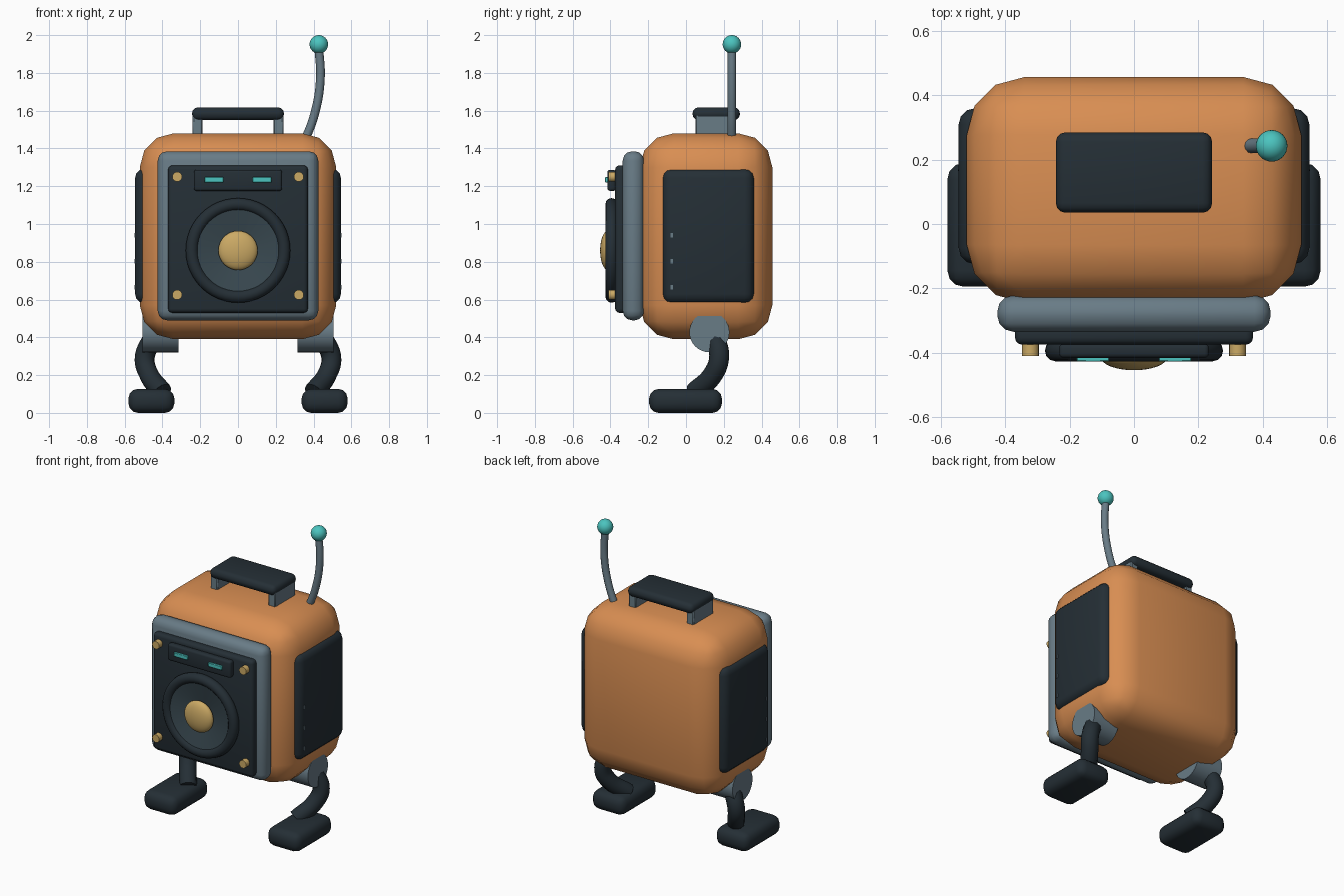
import bpy, bmesh, math
from mathutils import Vector

if "Cube" in bpy.data.objects:
    bpy.data.objects.remove(bpy.data.objects["Cube"])


def material(name, r, g, b):
    m = bpy.data.materials.new(name)
    m.diffuse_color = (r, g, b, 1)
    m.use_nodes = True
    m.node_tree.nodes["Principled BSDF"].inputs["Base Color"].default_value = m.diffuse_color
    return m


ORANGE = material("orange_paint", 0.69, 0.27, 0.085)
DARK = material("dark_rubber", 0.018, 0.028, 0.036)
STEEL = material("steel", 0.14, 0.20, 0.24)
CONE = material("cone_grey", 0.04, 0.065, 0.08)
GOLD = material("brass", 0.60, 0.40, 0.13)
TEAL = material("teal", 0.07, 0.55, 0.52)
FACE_FRONT = (math.pi / 2, 0, 0)
FACE_SIDE = (0, math.pi / 2, 0)


def finish(ob, name, mat, angle=40):
    ob.name = name
    ob.data.materials.append(mat)
    bpy.ops.object.select_all(action='DESELECT')
    ob.select_set(True)
    bpy.context.view_layer.objects.active = ob
    bpy.ops.object.shade_smooth_by_angle(angle=math.radians(angle))
    return ob


def box(name, mat, x, y, z, bevel=0.0, seg=3):
    """Rounded box given by its (min, max) extents."""
    lo, hi = Vector((x[0], y[0], z[0])), Vector((x[1], y[1], z[1]))
    bm = bmesh.new()
    bmesh.ops.create_cube(bm, size=1)
    for v in bm.verts:
        v.co = Vector(c * (h - l) for c, h, l in zip(v.co, hi, lo))
    if bevel:
        bmesh.ops.bevel(bm, geom=bm.edges[:], offset=bevel, segments=seg,
                        profile=0.5, affect='EDGES', clamp_overlap=True)
    me = bpy.data.meshes.new(name)
    bm.to_mesh(me)
    bm.free()
    ob = bpy.data.objects.new(name, me)
    ob.location = (lo + hi) / 2
    bpy.context.collection.objects.link(ob)
    return finish(ob, name, mat)


def cylinder(name, mat, loc, r, depth, rot, verts=32):
    bpy.ops.mesh.primitive_cylinder_add(vertices=verts, radius=r, depth=depth,
                                        location=loc, rotation=rot)
    return finish(bpy.context.object, name, mat)


def ball(name, mat, loc, r, scale=(1, 1, 1)):
    bpy.ops.mesh.primitive_uv_sphere_add(segments=32, ring_count=16, radius=r, location=loc)
    bpy.context.object.scale = scale
    return finish(bpy.context.object, name, mat, 60)


def tube(name, mat, points, r):
    """Smooth round tube through the points."""
    cu = bpy.data.curves.new(name, 'CURVE')
    cu.dimensions = '3D'
    cu.bevel_depth, cu.bevel_resolution, cu.resolution_u = r, 4, 8
    cu.use_fill_caps = True
    sp = cu.splines.new('BEZIER')
    sp.bezier_points.add(len(points) - 1)
    for bp, p in zip(sp.bezier_points, points):
        bp.co = p
        bp.handle_left_type = bp.handle_right_type = 'AUTO'
    ob = bpy.data.objects.new(name, cu)
    bpy.context.collection.objects.link(ob)
    bpy.ops.object.select_all(action='DESELECT')
    ob.select_set(True)
    bpy.context.view_layer.objects.active = ob
    bpy.ops.object.convert(target='MESH')
    return finish(bpy.context.object, name, mat, 50)


def span(s, a, b):
    """Extent mirrored to side s."""
    return (min(s * a, s * b), max(s * a, s * b))


# Body shell and front panel
box("body", ORANGE, (-0.52, 0.52), (-0.245, 0.457), (0.39, 1.48), 0.18)
box("front_frame", STEEL, (-0.425, 0.425), (-0.335, -0.222), (0.49, 1.385), 0.05)
box("front_panel", DARK, (-0.37, 0.37), (-0.375, -0.31), (0.53, 1.31), 0.022)

# Speaker
bpy.ops.mesh.primitive_torus_add(major_radius=0.244, minor_radius=0.033, major_segments=48,
                                 minor_segments=12, location=(0, -0.394, 0.86), rotation=FACE_FRONT)
finish(bpy.context.object, "speaker_ring", DARK, 60)
bpy.ops.mesh.primitive_cone_add(vertices=48, radius1=0.08, radius2=0.217, depth=0.028,
                                end_fill_type='NOTHING', location=(0, -0.397, 0.86), rotation=FACE_FRONT)
finish(bpy.context.object, "speaker_cone", CONE)
ball("speaker_dome", GOLD, (0, -0.413, 0.86), 0.104, (1, 0.4, 1))

# Display strip with two lights
box("display", DARK, (-0.233, 0.233), (-0.416, -0.372), (1.175, 1.287), 0.014)
for s in (-1, 1):
    box("display_light", TEAL, span(s, 0.077, 0.178), (-0.428, -0.41), (1.22, 1.248), 0.003, 1)
    # Corner bolts
    for z in (1.25, 0.625):
        cylinder("bolt", GOLD, (s * 0.322, -0.391, z), 0.026, 0.04, FACE_FRONT, 20)

# Carry handle
box("handle_grip", DARK, (-0.243, 0.243), (0.035, 0.285), (1.55, 1.617), 0.03)
for s in (-1, 1):
    box("handle_post", STEEL, span(s, 0.188, 0.24), (0.05, 0.265), (1.44, 1.58), 0.006, 1)

# Antenna
tube("antenna", STEEL, [(0.345, 0.243, 1.42), (0.405, 0.243, 1.58),
                        (0.436, 0.243, 1.77), (0.426, 0.243, 1.95)], 0.023)
ball("antenna_tip", TEAL, (0.428, 0.243, 1.951), 0.049)

for s in (-1, 1):
    # Side panel with small vents
    box("side_panel", DARK, span(s, 0.42, 0.545), (-0.125, 0.36), (0.58, 1.293), 0.05)
    for z in (0.665, 0.802, 0.94):
        box("side_vent", STEEL, span(s, 0.52, 0.547), (-0.081, -0.07), (z - 0.012, z + 0.012))
    # Leg: hip, bent shin, foot
    cylinder("hip", STEEL, (s * 0.41, 0.124, 0.427), 0.106, 0.19, FACE_SIDE)
    tube("leg", DARK, [(s * x, y, z) for x, y, z in
                       ((0.45, 0.155, 0.40), (0.494, 0.175, 0.29),
                        (0.47, 0.14, 0.20), (0.40, 0.045, 0.11))], 0.053)
    box("foot", DARK, span(s, 0.337, 0.58), (-0.195, 0.19), (0.0, 0.127), 0.05)
